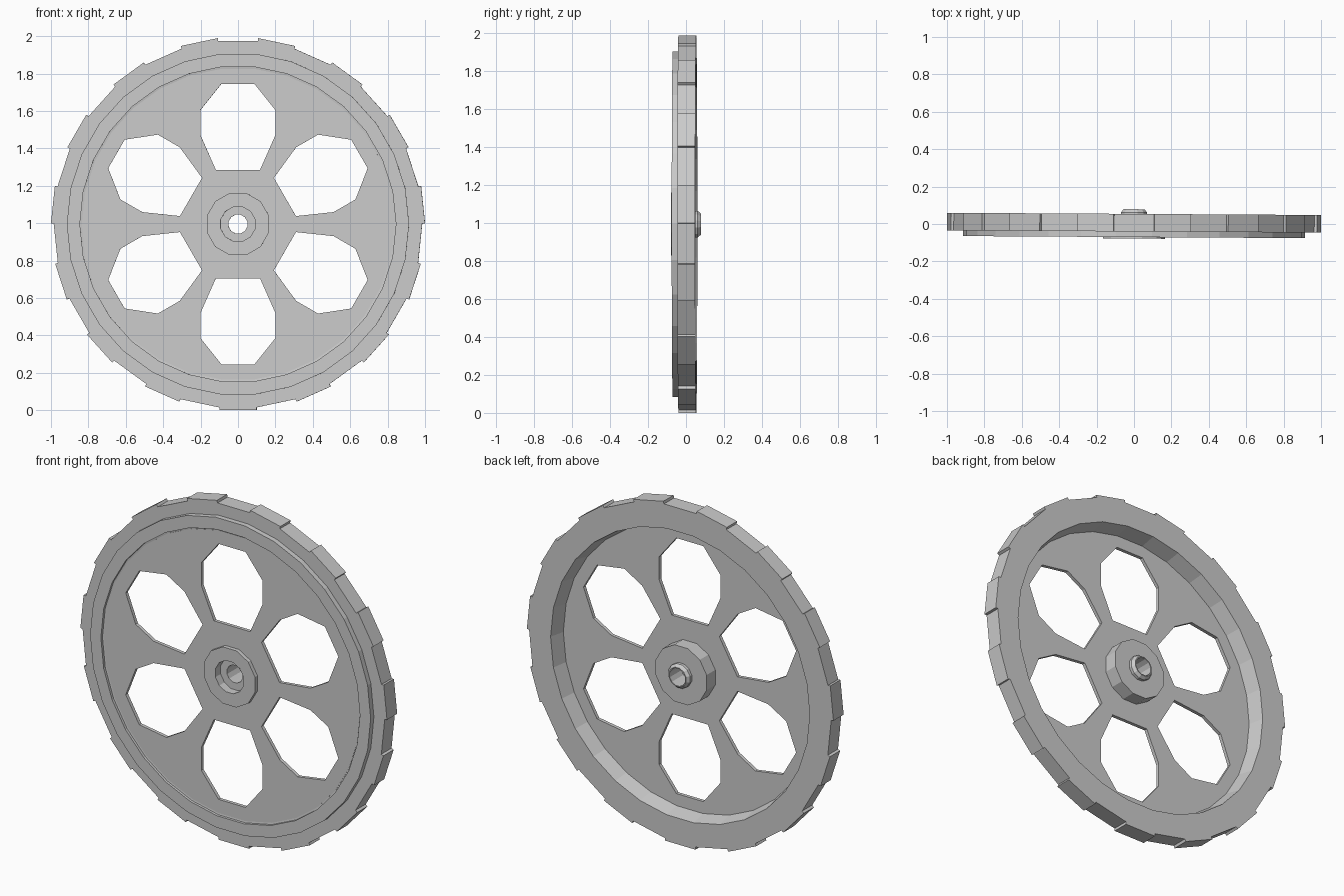
import bpy, bmesh, math
from mathutils import Matrix

cube = bpy.data.objects.get("Cube")
if cube:
    bpy.data.objects.remove(cube, do_unlink=True)

GREY = (0.6, 0.6, 0.6, 1)
mat = bpy.data.materials.new("plain grey")
mat.use_nodes = True
mat.diffuse_color = GREY
mat.node_tree.nodes["Principled BSDF"].inputs["Base Color"].default_value = GREY

# Wheel centre, with a very slight lean about the vertical
PLACE = Matrix.Translation((0, 0, 0.995)) @ Matrix.Rotation(-0.006, 4, "Z")


def add(name, mesh):
    mesh.materials.clear()
    mesh.materials.append(mat)
    ob = bpy.data.objects.new(name, mesh)
    bpy.context.collection.objects.link(ob)
    ob.matrix_world = PLACE
    return ob


def lathe(name, profile, sides, phase=0.0):
    """Spin a closed (radius, y) profile around the y axis."""
    bm = bmesh.new()
    rings = []
    for i in range(sides):
        a = phase + math.tau * i / sides
        rings.append([bm.verts.new((r * math.cos(a), y, r * math.sin(a))) for r, y in profile])
    n = len(profile)
    for i in range(sides):
        p, q = rings[i], rings[(i + 1) % sides]
        for j in range(n):
            k = (j + 1) % n
            bm.faces.new((p[j], p[k], q[k], q[j]))
    bmesh.ops.recalc_face_normals(bm, faces=bm.faces)
    mesh = bpy.data.meshes.new(name)
    bm.to_mesh(mesh)
    bm.free()
    return add(name, mesh)


# Rim with raised front ring and hollow back
STEP = math.tau / 30
lathe("rim", [(0.985, -0.04), (0.985, 0.054), (0.845, 0.054), (0.825, -0.035),
              (0.825, -0.052), (0.845, -0.055), (0.845, -0.07), (0.915, -0.07), (0.915, -0.04)],
      30, STEP / 2 - math.pi / 2)

# Hub with front recess, through hole and back collar
lathe("hub", [(0.052, -0.03), (0.095, -0.03), (0.095, -0.078), (0.172, -0.078),
              (0.172, 0.045), (0.072, 0.045), (0.072, 0.062), (0.058, 0.079), (0.052, 0.079)],
      12, math.pi / 12)

# Treads on every other rim face
bm = bmesh.new()
for i in range(15):
    turn = Matrix.Rotation(math.tau * i / 15, 4, "Y")
    box = Matrix.Translation((0, 0.007, -0.975)) @ Matrix.Diagonal((0.2, 0.094, 0.04, 1))
    bmesh.ops.create_cube(bm, size=1, matrix=turn @ box)
mesh = bpy.data.meshes.new("treads")
bm.to_mesh(mesh)
bm.free()
add("treads", mesh)

# Web plate with six openings, filled from flat outlines
curve = bpy.data.curves.new("web_outline", "CURVE")
curve.dimensions = "2D"
curve.fill_mode = "BOTH"
curve.extrude = 0.01


def outline(points):
    spline = curve.splines.new("POLY")
    spline.points.add(len(points) - 1)
    for p, (x, y) in zip(spline.points, points):
        p.co = (x, y, 0, 1)
    spline.use_cyclic_u = True


def circle(radius, sides):
    return [(radius * math.cos(math.tau * i / sides), radius * math.sin(math.tau * i / sides))
            for i in range(sides)]


outline(circle(0.835, 30))
outline(circle(0.13, 12))
half = [(0.29, 0.118), (0.475, 0.2), (0.61, 0.2), (0.75, 0.088)]
opening = half + [(r, -w) for r, w in reversed(half)]
for i in range(6):
    a = math.pi / 6 + i * math.pi / 3
    c, s = math.cos(a), math.sin(a)
    outline([(r * c - w * s, r * s + w * c) for r, w in opening])

helper = bpy.data.objects.new("web_helper", curve)
bpy.context.collection.objects.link(helper)
bpy.context.view_layer.update()
graph = bpy.context.evaluated_depsgraph_get()
web = bpy.data.meshes.new_from_object(helper.evaluated_get(graph))
bpy.data.objects.remove(helper, do_unlink=True)
web.transform(Matrix.Translation((0, -0.045, 0)) @ Matrix.Rotation(math.pi / 2, 4, "X"))
bm = bmesh.new()
bm.from_mesh(web)
bmesh.ops.remove_doubles(bm, verts=bm.verts, dist=0.0001)
bmesh.ops.recalc_face_normals(bm, faces=bm.faces)
bm.to_mesh(web)
bm.free()
web.shade_flat()
add("web", web)
